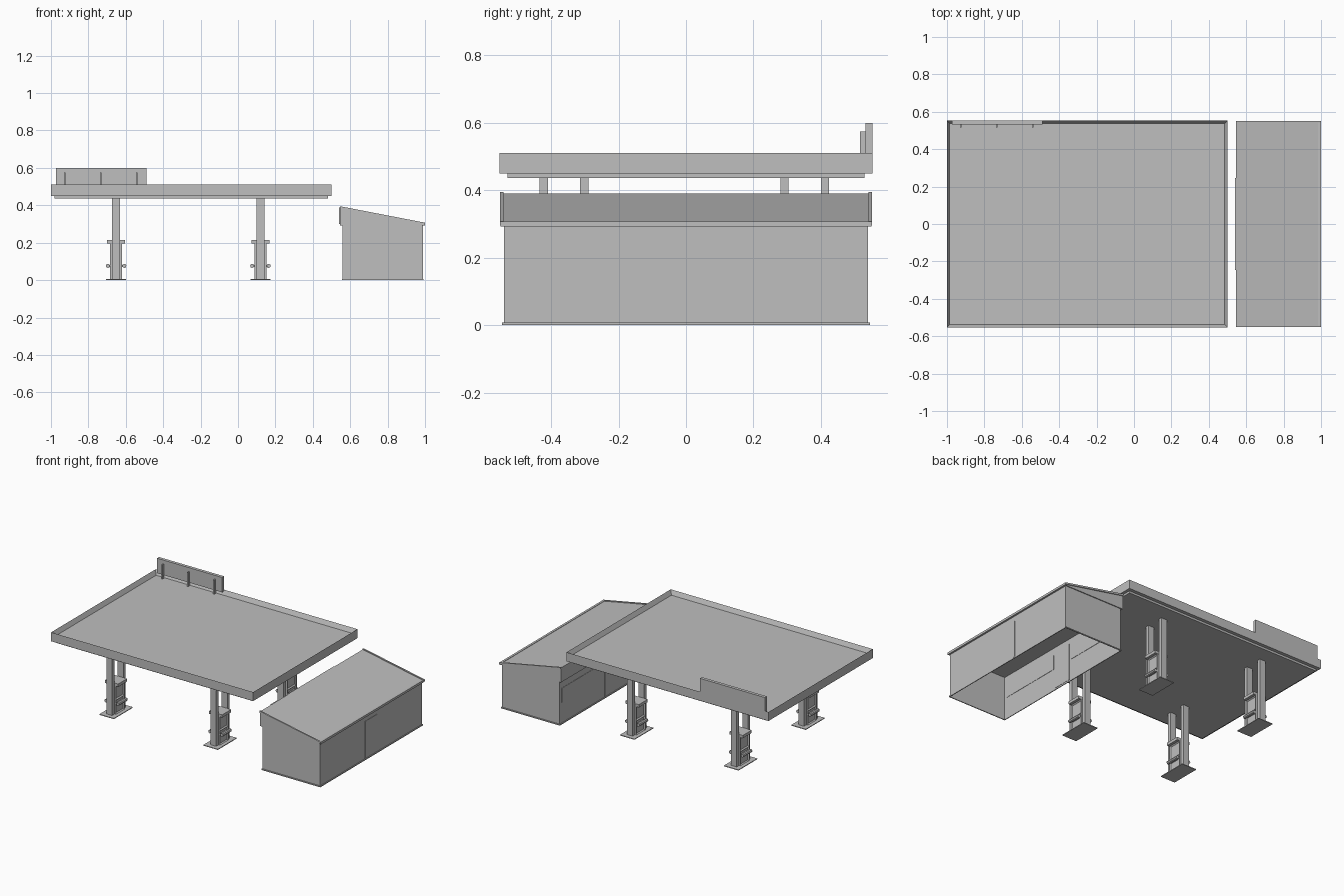
import bpy
import bmesh
from mathutils import Vector

if "Cube" in bpy.data.objects:
    bpy.data.objects.remove(bpy.data.objects["Cube"], do_unlink=True)

grey = bpy.data.materials.new("plain_grey")
grey.use_nodes = True
tone = (0.52, 0.52, 0.52, 1)
grey.diffuse_color = tone
grey.node_tree.nodes["Principled BSDF"].inputs["Base Color"].default_value = tone


def finish(name, bm):
    bmesh.ops.recalc_face_normals(bm, faces=bm.faces)
    mesh = bpy.data.meshes.new(name)
    bm.to_mesh(mesh)
    bm.free()
    mesh.materials.append(grey)
    obj = bpy.data.objects.new(name, mesh)
    bpy.context.collection.objects.link(obj)
    return obj


def box_mesh(x, y, z):
    """Box from (low, high) ranges."""
    bm = bmesh.new()
    bmesh.ops.create_cube(bm, size=1)
    for v in bm.verts:
        v.co = [r[0] if c < 0 else r[1] for c, r in zip(v.co, (x, y, z))]
    bm.normal_update()
    return bm


def box(name, x, y, z):
    return finish(name, box_mesh(x, y, z))


def around(c, half):
    return (c - half, c + half)


def prism(name, profile, y):
    """Extrude an x-z profile along y."""
    bm = bmesh.new()
    face = bm.faces.new([bm.verts.new((px, y[0], pz)) for px, pz in profile])
    ext = bmesh.ops.extrude_face_region(bm, geom=[face])
    verts = [g for g in ext["geom"] if isinstance(g, bmesh.types.BMVert)]
    bmesh.ops.translate(bm, verts=verts, vec=(0, y[1] - y[0], 0))
    return finish(name, bm)


def sunk_faces(bm, axis, margin, depth):
    """Inset and sink the faces that point along an axis."""
    for face in [f for f in bm.faces if f.normal.dot(Vector(axis)) > 0.9]:
        normal = face.normal.copy()
        bmesh.ops.inset_region(bm, faces=[face], thickness=margin)
        bmesh.ops.translate(bm, verts=face.verts, vec=-normal * depth)


# Canopy tray with raised rim, and the soffit below it
tray = box_mesh((-1, 0.5), (-0.553, 0.553), (0.45, 0.51))
sunk_faces(tray, (0, 0, 1), 0.021, 0.03)
finish("canopy_tray", tray)
box("canopy_soffit", (-0.98, 0.48), (-0.53, 0.53), (0.436, 0.452))

# Sign board on the back rim, with braces
box("sign_board", (-0.973, -0.49), (0.532, 0.553), (0.5, 0.6))
for x in (-0.925, -0.735, -0.542):
    box("sign_brace", around(x, 0.004), (0.517, 0.533), (0.48, 0.575))

# Four islands, each with twin columns and a pump between them
for cx in (-0.652, 0.12):
    for cy in (-0.362, 0.352):
        box("island_plate", around(cx, 0.054), around(cy, 0.1), (0, 0.005))
        for side in (-1, 1):
            box("column", around(cx, 0.021), around(cy + side * 0.06, 0.012), (0.004, 0.44))
        upper = box_mesh(around(cx, 0.032), around(cy, 0.046), (0.1, 0.196))
        lower = box_mesh(around(cx, 0.032), around(cy, 0.046), (0.004, 0.1))
        for bm in (upper, lower):
            for sx in (-1, 1):
                sunk_faces(bm, (sx, 0, 0), 0.01, 0.008)
        finish("pump_head", upper)
        finish("pump_base", lower)
        box("pump_cap", around(cx, 0.049), around(cy, 0.047), (0.195, 0.214))
        for side in (-1, 1):
            box("rail_bracket", around(cx + side * 0.037, 0.008), around(cy, 0.03), (0.07, 0.082))
            bm = bmesh.new()
            bmesh.ops.create_cone(bm, cap_ends=True, segments=8, radius1=0.011,
                                  radius2=0.011, depth=0.092)
            for v in bm.verts:
                px, py, pz = v.co
                v.co = (cx + side * 0.044 + px, cy + pz, 0.076 + py)
            finish("pump_rail", bm)

# Kiosk walls, open underneath
walls = box_mesh((0.56, 0.988), (-0.54, 0.54), (0, 0.296))
floor = [f for f in walls.faces if f.normal.z < -0.9]
roof_side = [f for f in walls.faces if f.normal.z > 0.9]
bmesh.ops.delete(walls, geom=floor + roof_side, context="FACES")
finish("kiosk_walls", walls)

# Skirting strips around the foot of the walls
for side in (-1, 1):
    box("end_skirting", (0.555, 0.993), around(side * 0.543, 0.003), (0, 0.007))
for x in (0.5575, 0.9905):
    box("long_skirting", around(x, 0.0025), (-0.54, 0.54), (0, 0.007))

# Sloping kiosk roof with edge trims and a front sign
prism("kiosk_roof", [(0.546, 0.292), (0.998, 0.292), (0.998, 0.302), (0.546, 0.39)],
      (-0.546, 0.546))
for side in (-1, 1):
    prism("roof_edge_trim", [(0.545, 0.383), (0.545, 0.395), (1, 0.307), (1, 0.295)],
          around(side * 0.547, 0.005))
box("eave_trim", (0.985, 1), (-0.55, 0.55), (0.292, 0.307))
box("kiosk_sign", (0.539, 0.548), (-0.245, 0.245), (0.3, 0.388))

# Doors on both long sides, and windows beside the front door
for name, x in (("front_door", 0.56), ("rear_door", 0.988)):
    box(name, around(x, 0.002), (-0.064, 0.064), (0.01, 0.258))
for side in (-1, 1):
    box("front_window", around(0.56, 0.002), around(side * 0.3, 0.22), (0.145, 0.24))
